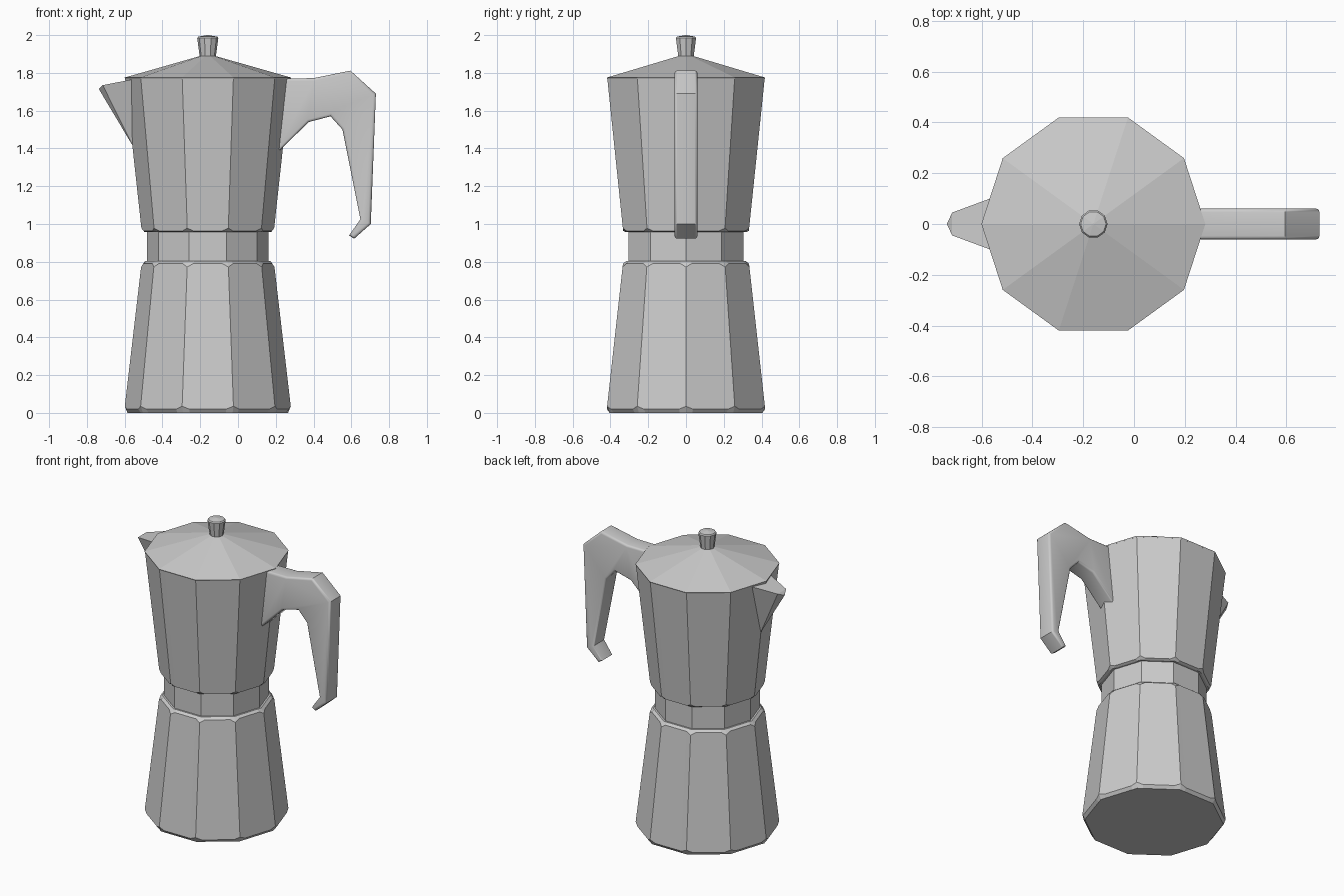
import bpy, bmesh, math
from mathutils import Vector

if "Cube" in bpy.data.objects:
    bpy.data.objects.remove(bpy.data.objects["Cube"])

CX = -0.16   # axis of the pot
SIDES = 10


def make_object(name, bm, smooth=None):
    bmesh.ops.recalc_face_normals(bm, faces=bm.faces)
    mesh = bpy.data.meshes.new(name)
    bm.to_mesh(mesh)
    bm.free()
    ob = bpy.data.objects.new(name, mesh)
    bpy.context.collection.objects.link(ob)
    if smooth:
        bpy.context.view_layer.objects.active = ob
        ob.select_set(True)
        bpy.ops.object.shade_smooth_by_angle(angle=math.radians(smooth))
        ob.select_set(False)
    return ob


def faceted(name, rings, splits=(0,)):
    """Loft ten-sided rings (z, r[, corner z, corner r]); splits are points along each side."""
    bm = bmesh.new()
    loops = []
    for ring in rings:
        z, r = ring[:2]
        zc, rc = ring[2:] if len(ring) == 4 else (z, r)
        loop = []
        for i in range(SIDES):
            a, b = (Vector((math.cos(k * math.tau / SIDES), math.sin(k * math.tau / SIDES), 0))
                    for k in (i, i + 1))
            for t in splits:
                p = a.lerp(b, t) * (rc if t == 0 else r)
                loop.append(bm.verts.new((CX + p.x, p.y, zc if t == 0 else z)))
        loops.append(loop)
    n = len(loops[0])
    for lo, hi in zip(loops, loops[1:]):
        for i in range(n):
            j = (i + 1) % n
            bm.faces.new((lo[i], lo[j], hi[j], hi[i]))
    bm.faces.new(loops[0][::-1])
    bm.faces.new(loops[-1])
    return make_object(name, bm)


# Pot body: the chamfers dip at every corner
scallop = (0, 0.14, 0.86)
faceted("water_chamber", [(0, 0.425), (0.02, 0.441, 0.035, 0.4393),
                          (0.79, 0.351, 0.772, 0.3531), (0.803, 0.333)], scallop)
faceted("collar", [(0.79, 0.321), (0.97, 0.321)])
faceted("upper_pot", [(0.957, 0.335), (0.964, 0.35, 0.978, 0.3515), (1.77, 0.438)], scallop)

# Lid and knob
faceted("lid", [(1.768, 0.438), (1.775, 0.441), (1.9, 0.003)])
faceted("knob", [(1.88, 0.042), (1.985, 0.056), (1.992, 0.05), (2.0, 0.004)])

# Spout: V-shaped beak with a rounded tip
bm = bmesh.new()
tip = bm.verts.new((-0.737, 0, 1.715))
foot = bm.verts.new((-0.555, 0, 1.41))
left, right = ([bm.verts.new((-0.716, s * 0.045, 1.735)),
                bm.verts.new((-0.562, s * 0.102, 1.765))] for s in (-1, 1))
for lip, root in (left, right):
    bm.faces.new((tip, lip, foot))
    bm.faces.new((lip, root, foot))
bm.faces.new((tip, left[0], right[0]))
bm.faces.new((left[0], left[1], right[1], right[0]))
bm.faces.new((left[1], foot, right[1]))
make_object("spout", bm)

# Handle: extruded side profile with softened long edges
profile = [(0.2, 1.77), (0.40, 1.772), (0.595, 1.812), (0.73, 1.69), (0.703, 1.0),
           (0.615, 0.922), (0.588, 0.94), (0.648, 1.025), (0.553, 1.50), (0.49, 1.57),
           (0.375, 1.54), (0.2, 1.37)]
bm = bmesh.new()
face = bm.faces.new([bm.verts.new((x, -0.061, z)) for x, z in profile])
ext = bmesh.ops.extrude_face_region(bm, geom=[face])
bmesh.ops.translate(bm, vec=(0, 0.122, 0),
                    verts=[g for g in ext["geom"] if isinstance(g, bmesh.types.BMVert)])
rims = [e for e in bm.edges if abs(e.verts[0].co.y - e.verts[1].co.y) < 0.001]
bmesh.ops.bevel(bm, geom=rims, offset=0.014, segments=3, profile=0.5, affect='EDGES')
make_object("handle", bm, 40)
